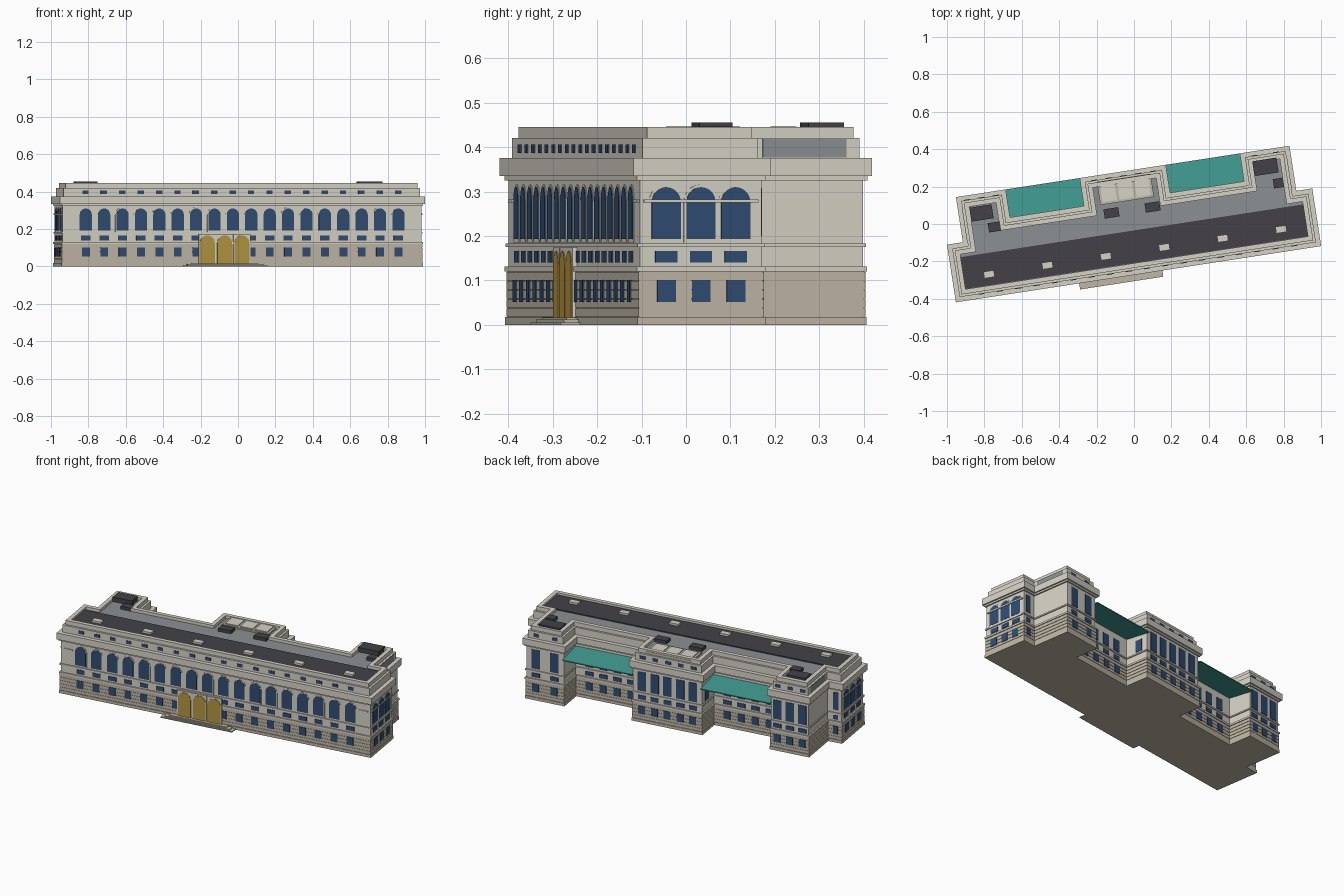
import bpy, bmesh
from math import radians, pi, cos, sin
from mathutils import Matrix, Vector

if "Cube" in bpy.data.objects:
    bpy.data.objects.remove(bpy.data.objects["Cube"])

# plan half-sizes: main block W, front F, ends S; pavilions A..B to P; centre C; recess R
W, F, S, A, P, B, C, R = .988, .269, .043, .902, .287, .633, .233, .136
half = [(W, -F), (W, S), (A, S), (A, P), (B, P), (B, R), (C, R), (C, P)]
PLAN = half + [(-x, y) for x, y in reversed(half)]
PLACE = Matrix.Rotation(radians(8.75), 4, 'Z') @ Matrix.Translation((-.017, 0, 0))


def material(name, hexcode):
    m = bpy.data.materials.new(name)
    rgb = [int(hexcode[i:i + 2], 16) / 255 for i in (0, 2, 4)]
    m.diffuse_color = [((c + .055) / 1.055) ** 2.4 for c in rgb] + [1]
    m.use_nodes = True
    m.node_tree.nodes["Principled BSDF"].inputs["Base Color"].default_value = m.diffuse_color
    return m


stone = material("pale_stone", "d6d2c6")
tan = material("tan_stone", "bfb7a6")
glass = material("blue_glass", "2f4d72")
gold = material("gilded_door", "b3943f")
slate = material("dark_roofing", "434146")
grey = material("grey_roofing", "8b9094")
teal = material("teal_copper", "3f9a90")


def finish(name, bm, mat):
    bmesh.ops.recalc_face_normals(bm, faces=bm.faces)
    me = bpy.data.meshes.new(name)
    bm.to_mesh(me)
    bm.free()
    me.transform(PLACE)
    me.materials.append(mat)
    ob = bpy.data.objects.new(name, me)
    bpy.context.collection.objects.link(ob)


def inset(d):
    # offset the right-angled plan inward by d
    out, n = [], len(PLAN)
    for i in range(n):
        p, a, b = (Vector(PLAN[k % n]) for k in (i, i - 1, i + 1))
        e, f = (p - a).normalized(), (b - p).normalized()
        out.append(p + d * (Vector((-e.y, e.x)) + Vector((-f.y, f.x))))
    return out


def loop(bm, pts, z):
    return [bm.verts.new((p[0], p[1], z)) for p in pts]


def skin(bm, a, b):
    for i in range(len(a)):
        bm.faces.new((a[i - 1], a[i], b[i], b[i - 1]))


def storeys(name, layers, mat):
    # stacked slabs following the plan: (inset, bottom, top)
    bm = bmesh.new()
    for d, z0, z1 in layers:
        lo, hi = loop(bm, inset(d), z0), loop(bm, inset(d), z1)
        skin(bm, lo, hi)
        bm.faces.new(lo)
        bm.faces.new(hi)
    finish(name, bm, mat)


def boxes(name, items, mat):
    # items: centre x, centre y, size x, size y, bottom, top
    bm = bmesh.new()
    for x, y, sx, sy, z0, z1 in items:
        bmesh.ops.create_cube(bm, size=1, matrix=Matrix.Translation((x, y, (z0 + z1) / 2))
                              @ Matrix.Diagonal((sx, sy, z1 - z0, 1)))
    finish(name, bm, mat)


def panels(name, spots, w, z0, z1, mat, d=.0175, proud=.003, arch=False):
    # flat or round-topped panels set on walls; spot = x, y, facing angle
    prof = [(-w / 2, z0), (w / 2, z0)]
    if arch:
        prof += [(w / 2 * cos(k * pi / 10), z1 - w / 2 + w / 2 * sin(k * pi / 10)) for k in range(11)]
    else:
        prof += [(w / 2, z1), (-w / 2, z1)]
    bm = bmesh.new()
    for x, y, a in spots:
        m = Matrix.Translation((x, y, 0)) @ Matrix.Rotation(radians(a), 4, 'Z')
        front = [bm.verts.new(m @ Vector((px, d - proud, pz))) for px, pz in prof]
        back = [bm.verts.new(m @ Vector((px, d + .008, pz))) for px, pz in prof]
        skin(bm, front, back)
        bm.faces.new(front)
        bm.faces.new(back)
    finish(name, bm, mat)


# walls and mouldings
storeys("plinth", [(.0105, 0, .018)], tan)
storeys("base_core", [(.0155, .018, .12)], tan)
storeys("base_courses", [(.013, .019 + i * .0203, .0375 + i * .0203) for i in range(5)], tan)
storeys("belt_courses", [(.0095, .12, .131), (.0115, .175, .183)], stone)
storeys("upper_walls", [(.0175, .131, .175), (.0175, .183, .33)], stone)
storeys("cornice", [(.009, .325, .335), (0, .335, .375)], stone)
storeys("attic", [(.0245, .375, .42)], stone)

# parapet ring
bm = bmesh.new()
rings = [loop(bm, inset(d), z) for d, z in ((.037, .418), (.037, .445), (.062, .445), (.062, .418))]
for i in range(4):
    skin(bm, rings[i - 1], rings[i])
finish("parapet", bm, stone)

# window positions
front = [((i - 8.5) * .0995, -F, 0) for i in range(18)]
ends = [(s * W, -.113 + i * .079, s * 90) for s in (1, -1) for i in (-1, 0, 1)]
back = [(i * .08, P, 180) for i in range(-2, 3)]
back += [(-.7675 + i * .078, P, 180) for i in (-1, 0, 1)]
back += [(.7675 + i * .058, P, 180) for i in (-1, 1)]
recess = [(s * (.433 + i * .088), R, 180) for s in (1, -1) for i in (-1.5, -.5, .5, 1.5)]
sides = [(s * C, .21, s * 90) for s in (1, -1)]
returns = [(s * .935, S, 180) for s in (1, -1)]
DOOR = -.096
ground = [p for p in front if abs(p[0] - DOOR) > .12] + ends + back + recess

panels("ground_windows", ground, .042, .052, .101, glass, d=.013)
panels("mezzanine_windows", ground, .05, .14, .166, glass)
panels("arch_surrounds", front + ends, .078, .185, .316, stone, proud=.002, arch=True)
panels("arched_windows", front + ends, .066, .193, .31, glass, proud=.0035, arch=True)
panels("rear_tall_windows", back, .052, .193, .31, glass)
panels("recess_windows", recess + sides, .045, .193, .265, glass)
panels("return_tall_windows", returns, .035, .2, .308, glass)
panels("return_low_windows", returns, .03, .14, .166, glass)
panels("return_ground_windows", returns, .03, .052, .101, glass, d=.013)
panels("attic_windows", front + back, .034, .387, .406, glass, d=.0245)
panels("end_transoms", [(s * W, -.113, s * 90) for s in (1, -1)], .26, .275, .282, stone, proud=.007)
panels("front_imposts", [(s * .925, -F, 0) for s in (1, -1)], .06, .275, .282, stone, proud=.004)
panels("attic_side_panels", [(s * A, .137, s * 90) for s in (1, -1)], .19, .377, .418, grey, d=.0245, proud=.002)

# entrance: three gilded arches and steps
doors = [(DOOR + i * .0935, -F, 0) for i in (-1, 0, 1)]
panels("door_surrounds", doors, .092, .005, .174, stone, proud=.011)
for_doors = dict(arch=True)
panels("doors", doors, .08, .012, .166, gold, proud=.0135, **for_doors)
boxes("entrance_steps", [(DOOR, (v - .24) / 2, w, -.24 - v, 0, z) for v, w, z in
      ((-.302, .45, .006), (-.292, .41, .012), (-.282, .36, .017))], tan)

# roofs
storeys("grey_roof", [(.06, .41, .427)], grey)
boxes("dark_roof", [(0, -.12, 1.88, .172, .415, .433)], slate)
boxes("roof_skylights", [((i - 2.5) * .316, -.148, .057, .036, .43, .445) for i in range(6)], stone)
boxes("roof_plant", [(-.78, .182, .12, .075, .42, .455), (.758, .195, .13, .08, .42, .455),
                     (-.723, .098, .065, .05, .42, .446), (.814, .099, .055, .05, .42, .446),
                     (-.093, .077, .08, .05, .42, .446), (.129, .075, .08, .05, .42, .446)], slate)
boxes("central_skylight", [(0, .19, .29, .125, .42, .436)], tan)
boxes("central_skylight_panes", [(i * .092, .19, .078, .1, .43, .441) for i in (-1, 0, 1)], stone)

# teal canopies over the rear recesses
bm = bmesh.new()
for s in (1, -1):
    prof = [(R - .02, .303), (P, .285), (P, .291), (R - .02, .309)]
    a, b = ([bm.verts.new((s * x, y, z)) for y, z in prof] for x in (C - .018, B + .018))
    skin(bm, a, b)
    bm.faces.new(a)
    bm.faces.new(b)
finish("rear_canopies", bm, teal)
